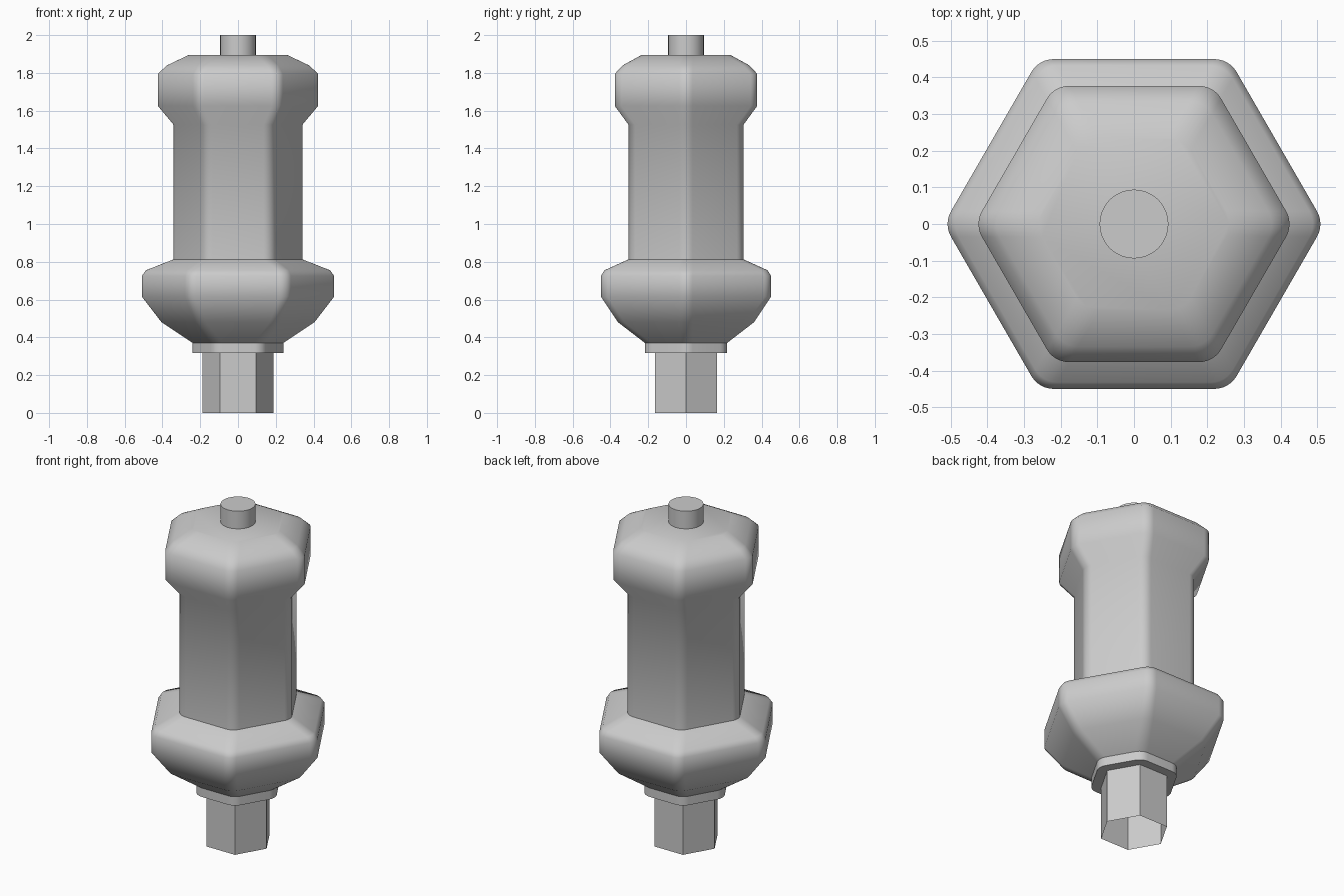
import bpy, bmesh
from math import cos, sin, radians, pi

if "Cube" in bpy.data.objects:
    bpy.data.objects.remove(bpy.data.objects["Cube"])


def hex_ring(apothem, z, r=0.0, segs=6):
    """Hexagon with corners on the x axis, optionally rounded."""
    pts = []
    d = (apothem - r) / cos(pi / 6)
    for k in range(6):
        a = radians(60 * k)
        steps = [-30 + 60 * i / segs for i in range(segs + 1)] if r else [0]
        for s in steps:
            b = a + radians(s)
            pts.append((d * cos(a) + r * cos(b), d * sin(a) + r * sin(b), z))
    return pts


def circle_ring(radius, z, n=32):
    return [(radius * cos(2 * pi * i / n), radius * sin(2 * pi * i / n), z) for i in range(n)]


def loft(name, rings, cap_bottom=False, cap_top=False):
    bm = bmesh.new()
    loops = [[bm.verts.new(p) for p in ring] for ring in rings]
    n = len(loops[0])
    for lo, hi in zip(loops, loops[1:]):
        for i in range(n):
            j = (i + 1) % n
            bm.faces.new((lo[i], lo[j], hi[j], hi[i]))
    if cap_bottom:
        bm.faces.new(loops[0][::-1])
    if cap_top:
        bm.faces.new(loops[-1])
    mesh = bpy.data.meshes.new(name)
    bm.to_mesh(mesh)
    bm.free()
    ob = bpy.data.objects.new(name, mesh)
    bpy.context.collection.objects.link(ob)
    bpy.ops.object.select_all(action='DESELECT')
    ob.select_set(True)
    bpy.context.view_layer.objects.active = ob
    bpy.ops.object.shade_smooth_by_angle(angle=radians(50))
    return ob


# Hollow hexagonal stem, open at the bottom
loft("hex_stem", [hex_ring(0.163, 0), hex_ring(0.163, 0.317)])

# Collar, bulge, grip and head as one rounded hexagonal loft: (apothem, z)
profile = [(0.217, 0.317), (0.217, 0.37), (0.36, 0.48), (0.45, 0.615),
           (0.45, 0.725), (0.432, 0.755), (0.304, 0.813), (0.304, 1.525),
           (0.377, 1.625), (0.377, 1.795), (0.335, 1.84), (0.235, 1.895)]
loft("handle_body", [hex_ring(a, z, 0.07) for a, z in profile], True, True)

# Round pin on top
loft("top_pin", [circle_ring(0.094, 1.89), circle_ring(0.094, 2.0)], cap_top=True)
